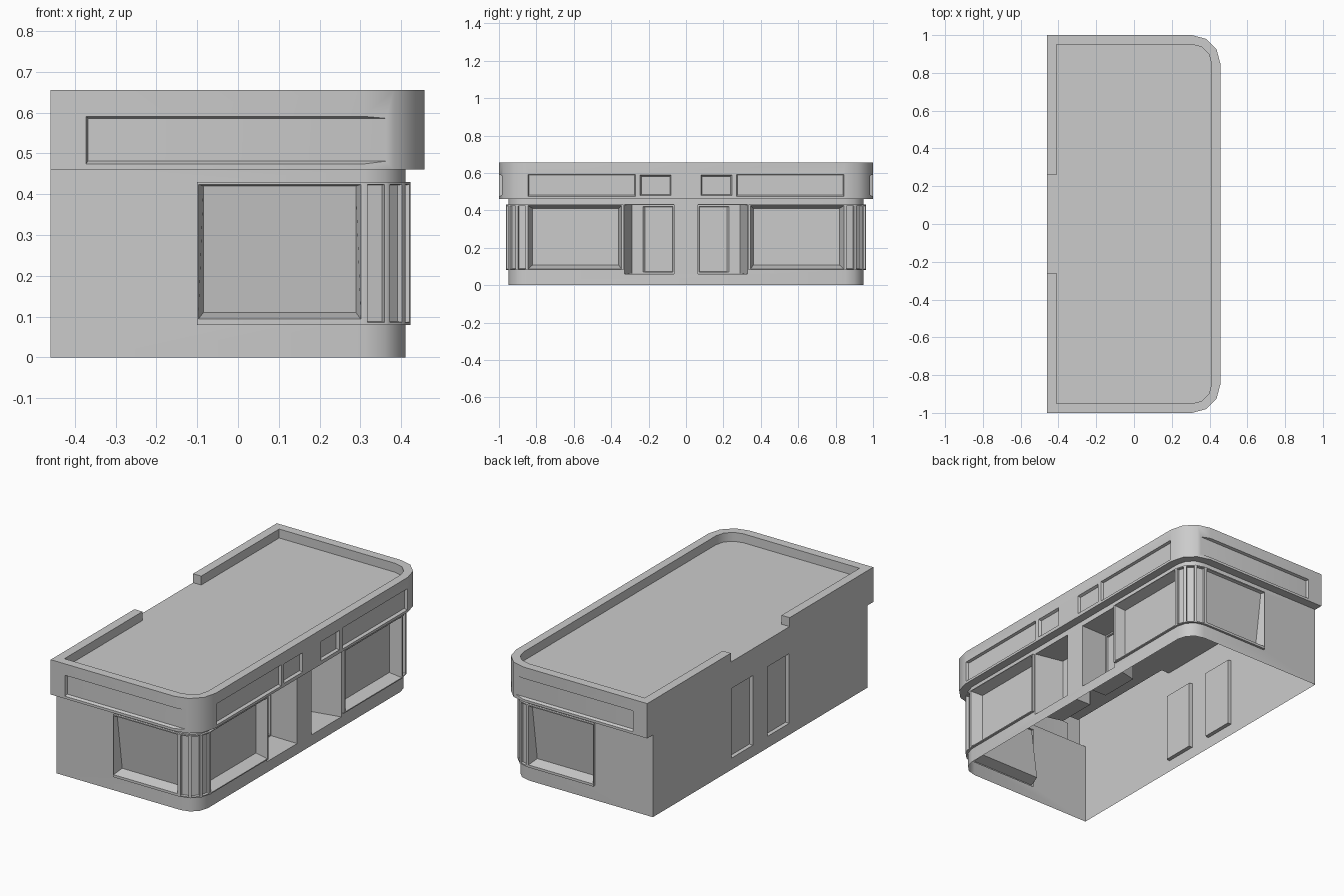
import bpy, bmesh
from math import sin, cos, radians
from mathutils import Vector

if "Cube" in bpy.data.objects:
    bpy.data.objects.remove(bpy.data.objects["Cube"])

BACK = -0.46


def arc(cx, cy, r, a0, a1, n=3):
    return [(cx + r * cos(radians(a0 + (a1 - a0) * i / n)),
             cy + r * sin(radians(a0 + (a1 - a0) * i / n))) for i in range(n + 1)]


def outline(x0, x1, y1, r):
    # rectangle with the two front (+x) corners rounded
    return ([(x0, -y1)] + arc(x1 - r, -y1 + r, r, -90, 0)
            + arc(x1 - r, y1 - r, r, 0, 90) + [(x0, y1)])


def loft(bm, rings):
    vs = [[bm.verts.new(p) for p in ring] for ring in rings]
    n = len(vs[0])
    fs = [bm.faces.new(vs[0]), bm.faces.new(vs[-1])]
    for a, b in zip(vs, vs[1:]):
        for i in range(n):
            j = (i + 1) % n
            fs.append(bm.faces.new((a[i], a[j], b[j], b[i])))
    bmesh.ops.recalc_face_normals(bm, faces=fs)


def prism(bm, pts, z0, z1):
    loft(bm, [[(x, y, z) for x, y in pts] for z in (z0, z1)])


def recess(bm, o, n, rings):
    # rings: (depth at bottom, depth at top, a0, a1, z0, z1); mirrored in y
    n = Vector((n[0], n[1], 0)).normalized()
    u = Vector((-n.y, n.x, 0))
    o = Vector((o[0], o[1], 0))
    f = rings[0]
    rings = [(-0.03, -0.03) + tuple(f[2:])] + list(rings)
    for s in (1, -1):
        out = []
        for db, dt, a0, a1, z0, z1 in rings:
            ring = []
            for a, z, d in ((a0, z0, db), (a1, z0, db), (a1, z1, dt), (a0, z1, dt)):
                p = o + u * a - n * d
                ring.append((p.x, p.y * s, z))
            out.append(ring)
        loft(bm, out)


def make(name, bm):
    me = bpy.data.meshes.new(name)
    bm.to_mesh(me)
    bm.free()
    ob = bpy.data.objects.new(name, me)
    bpy.context.collection.objects.link(ob)
    return ob


def boolean(ob, tool, op):
    m = ob.modifiers.new(op.lower(), 'BOOLEAN')
    m.operation, m.object, m.solver = op, tool, 'EXACT'
    bpy.context.view_layer.objects.active = ob
    bpy.ops.object.modifier_apply(modifier=m.name)
    bpy.data.objects.remove(tool)


# lower walls
bm = bmesh.new()
prism(bm, outline(BACK, 0.41, 0.95, 0.10), 0, 0.5)
shop = make("shop_building", bm)

# overhanging fascia
bm = bmesh.new()
prism(bm, outline(BACK, 0.457, 1.0, 0.15), 0.46, 0.655)
boolean(shop, make("fascia", bm), 'UNION')

# raised window surround wrapping each front corner
bm = bmesh.new()
band = ([(-0.10, -0.963)] + arc(0.31, -0.85, 0.113, -90, 0) + [(0.423, -0.335), (0.38, -0.335)]
        + arc(0.31, -0.85, 0.07, 0, -90) + [(-0.10, -0.92)])
for s in (1, -1):
    prism(bm, [(x, y * s) for x, y in band], 0.08, 0.43)
boolean(shop, make("window_surround", bm), 'UNION')

# sunken roof, open at the middle of the back parapet
bm = bmesh.new()
pan = outline(-0.41, 0.41, 0.95, 0.10) + [(-0.41, 0.26), (-0.5, 0.26), (-0.5, -0.26), (-0.41, -0.26)]
prism(bm, pan, 0.605, 0.75)
boolean(shop, make("roof_cutter", bm), 'DIFFERENCE')

# all wall openings
bm = bmesh.new()
# end windows, glass leaning inward at the bottom
recess(bm, (0, -0.963), (0, -1), [(0, 0, -0.097, 0.301, 0.094, 0.424),
                                  (0.06, 0.016, -0.085, 0.289, 0.11, 0.42)])
# front display windows
recess(bm, (0.423, 0), (1, 0), [(0, 0, -0.845, -0.345, 0.086, 0.426),
                                (0.06, 0.06, -0.82, -0.36, 0.108, 0.41)])
# corner panes
for a in (-75, -45, -15):
    n = (cos(radians(a)), sin(radians(a)))
    r = 0.113 * cos(radians(15))
    recess(bm, (0.31 + n[0] * r, -0.85 + n[1] * r), n,
           [(0, 0, -0.021, 0.021, 0.086, 0.424), (0.014, 0.014, -0.019, 0.019, 0.088, 0.422)])
# entrance porches with door panels
recess(bm, (0.41, 0), (1, 0), [(0, 0, -0.328, -0.063, 0.06, 0.43),
                               (0.16, 0.16, -0.29, -0.064, 0.062, 0.428),
                               (0.16, 0.16, -0.23, -0.07, 0.07, 0.42),
                               (0.17, 0.17, -0.22, -0.072, 0.072, 0.418)])
# back doors
recess(bm, (BACK, 0), (-1, 0), [(0, 0, 0.066, 0.255, 0.065, 0.455),
                                (0.02, 0.02, 0.068, 0.253, 0.067, 0.453)])
# fascia sign panels: ends, long front, short front
recess(bm, (0, -1), (0, -1), [(0, 0, -0.373, 0.373, 0.474, 0.591),
                              (0.015, 0.015, -0.368, 0.37, 0.481, 0.586)])
recess(bm, (0.457, 0), (1, 0), [(0, 0, -0.845, -0.27, 0.474, 0.592),
                                (0.015, 0.015, -0.84, -0.275, 0.481, 0.588)])
recess(bm, (0.457, 0), (1, 0), [(0, 0, -0.245, -0.08, 0.48, 0.588),
                                (0.015, 0.015, -0.238, -0.086, 0.486, 0.582)])
boolean(shop, make("opening_cutter", bm), 'DIFFERENCE')

# open underside
bm = bmesh.new()
bm.from_mesh(shop.data)
floor = [f for f in bm.faces if all(v.co.z < 1e-4 for v in f.verts)]
bmesh.ops.delete(bm, geom=floor, context='FACES')
bm.to_mesh(shop.data)
bm.free()

bpy.ops.object.select_all(action='DESELECT')
shop.select_set(True)
bpy.context.view_layer.objects.active = shop
bpy.ops.object.shade_smooth_by_angle(angle=radians(32))
